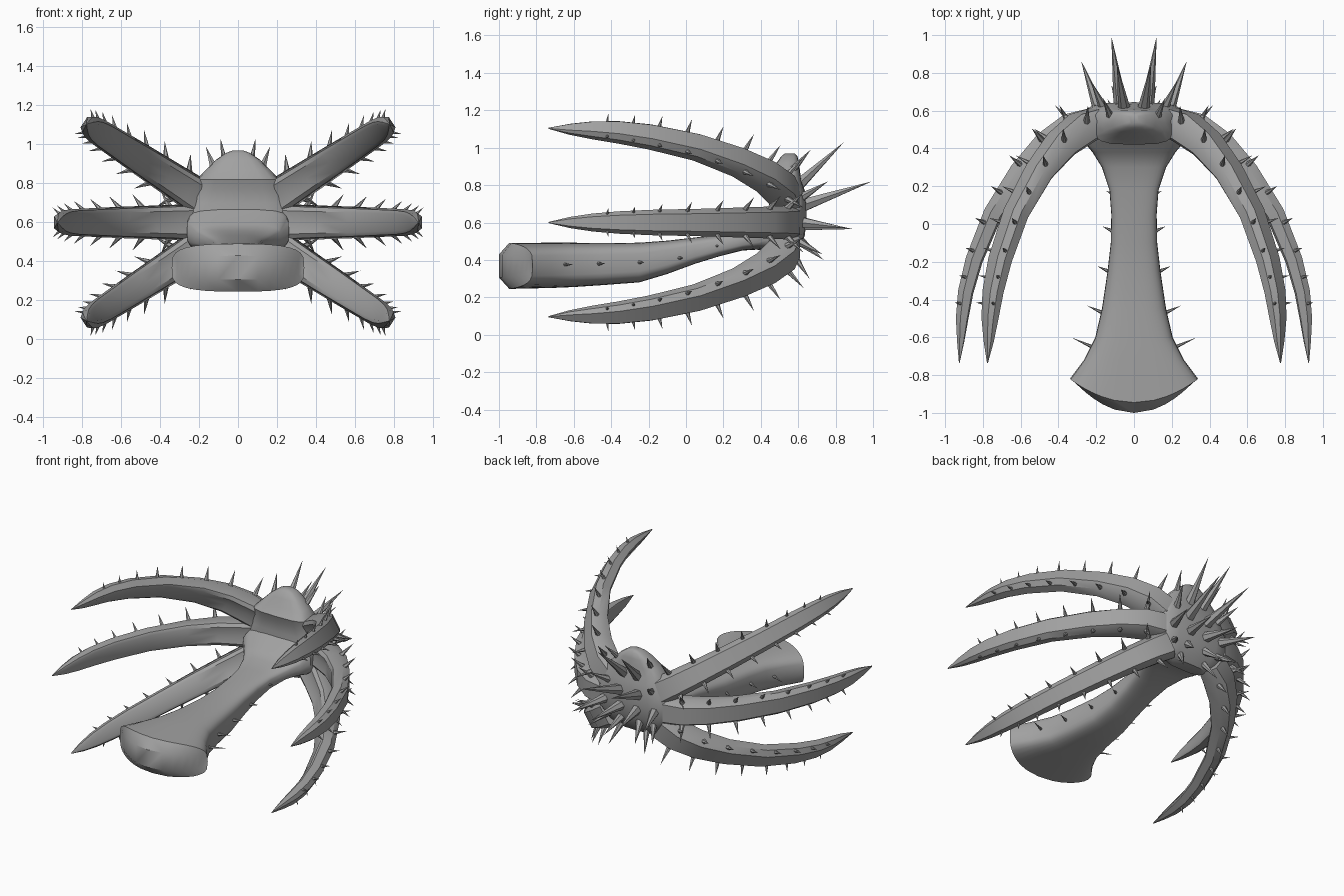
import bpy, bmesh, math
from mathutils import Vector, Matrix

if "Cube" in bpy.data.objects:
    bpy.data.objects.remove(bpy.data.objects["Cube"])

ZC = 0.60  # height of the claw axis
mat = bpy.data.materials.new("dark_grey")
mat.diffuse_color = (.36, .36, .36, 1)
mat.use_nodes = True
mat.node_tree.nodes["Principled BSDF"].inputs["Base Color"].default_value = mat.diffuse_color


def make(name, verts, faces, angle=30):
    me = bpy.data.meshes.new(name)
    me.from_pydata([tuple(v) for v in verts], [], faces)
    me.materials.append(mat)
    ob = bpy.data.objects.new(name, me)
    bpy.context.collection.objects.link(ob)
    bm = bmesh.new()
    bm.from_mesh(me)
    bmesh.ops.recalc_face_normals(bm, faces=bm.faces)
    bm.to_mesh(me)
    bm.free()
    bpy.ops.object.select_all(action='DESELECT')
    bpy.context.view_layer.objects.active = ob
    ob.select_set(True)
    bpy.ops.object.shade_smooth_by_angle(angle=math.radians(angle))
    return ob


def loft(name, rings, angle=30, strip_start=False):
    n = len(rings[0])
    verts = [v for r in rings for v in r]
    faces = [(k*n+i, k*n+(i+1) % n, (k+1)*n+(i+1) % n, (k+1)*n+i)
             for k in range(len(rings)-1) for i in range(n)]
    if strip_start:  # bridge upper half of the ring to its lower half
        faces.append((0, 1, n-1))
        faces += [(i, i+1, n-i-1, n-i) for i in range(1, n//2-1)]
        faces.append((n//2-1, n//2, n//2+1))
    else:
        faces.append(tuple(range(n)))
    faces.append(tuple(range((len(rings)-1)*n, len(rings)*n)))
    return make(name, verts, faces, angle)


def superellipse(n, ex, ey):
    out = []
    for i in range(n):
        a = 2*math.pi*i/n
        c, s = math.cos(a), math.sin(a)
        out.append((math.copysign(abs(c)**ex, c), math.copysign(abs(s)**ey, s)))
    return out


def spikes(name, items):
    # six-sided cones given as (base, tip, radius)
    verts, faces = [], []
    for b, t, r in items:
        b, t = Vector(b), Vector(t)
        q = (t-b).to_track_quat('Z', 'Y')
        o = len(verts)
        b = b - (t-b).normalized()*0.015
        for i in range(6):
            a = math.pi*i/3
            verts.append(b + q @ Vector((r*math.cos(a), r*math.sin(a), 0)))
        verts.append(t)
        faces += [(o+i, o+(i+1) % 6, o+6) for i in range(6)]
        faces.append(tuple(o+i for i in range(6)))
    return make(name, verts, faces, 20)


# Curved claws: stations are (radius from axis, y, half thickness, half width)
st = [(.22, .545, .07, .095), (.33, .505, .085, .09), (.46, .42, .075, .085),
      (.60, .275, .06, .08), (.745, .055, .052, .073), (.845, -.19, .047, .068),
      (.89, -.36, .042, .06), (.909, -.5, .034, .048), (.917, -.62, .02, .03),
      (.925, -.735, .002, .003)]
sec = [(1, .65), (.3, 1), (-.75, .9), (-.95, .65), (-.8, 0),
       (-.95, -.65), (-.75, -.9), (.3, -1), (1, -.65)]


def station_frame(k):
    a, b = st[max(k-1, 0)], st[min(k+1, len(st)-1)]
    t = Vector((b[0]-a[0], b[1]-a[1])).normalized()
    return Vector((-t.y, t.x))


def claw(name, side, ang):
    rot = Matrix.Rotation(-ang, 3, 'Y')

    def place(r, y, w):
        p = rot @ Vector((r, 0, w))
        return Vector((p.x*side, y, p.z + ZC))
    rings = []
    for k, (r, y, t, w) in enumerate(st):
        n = station_frame(k)
        rings.append([place(r+n.x*t*a, y+n.y*t*a, w*b) for a, b in sec])
    loft(name, rings, 40)
    # two rows of spines along the outer edges
    items = []
    for ys, ln in [(.55, .13), (.45, .11), (.32, .10), (.17, .085), (.01, .075),
                   (-.14, .06), (-.28, .05), (-.42, .045)]:
        for k in range(len(st)-1):
            a, b = st[k], st[k+1]
            lo = a[1] + station_frame(k).y*a[2]*.6
            hi = b[1] + station_frame(k+1).y*b[2]*.6
            if hi <= ys <= lo:
                f = (lo-ys)/(lo-hi)
                r, y, t, w = [a[i]*(1-f)+b[i]*f for i in range(4)]
                n = station_frame(k).lerp(station_frame(k+1), f).normalized()
                br, by, bw = r+n.x*t*.5, y+n.y*t*.5, w*.86
                for s in (1, -1):
                    items.append((place(br, by, s*bw),
                                  place(br+n.x*ln*.75, by+n.y*ln*.75, s*(bw+ln*.65)),
                                  .007+.1*ln))
                break
    spikes(name + "_spines", items)


for side, sn in ((1, "right"), (-1, "left")):
    for ang, an in ((33, "upper"), (0, "middle"), (-33, "lower")):
        claw(f"{an}_claw_{sn}", side, math.radians(ang))

# Flared neck with a bulging front end: (y, half width, top z, bottom z)
neck = [(-.82, .34, .492, .245), (-.72, .265, .492, .25), (-.6, .205, .492, .255),
        (-.45, .17, .49, .265), (-.25, .14, .492, .28), (-.1, .123, .503, .325),
        (.05, .12, .52, .38), (.18, .13, .535, .42), (.3, .17, .555, .45),
        (.38, .22, .59, .455), (.43, .262, .66, .445), (.50, .26, .70, .43)]
shape = superellipse(32, .72, .5)
rings = []
for dy, dz in ((-.055, .5), (0, 1)):
    rings.append([Vector((.34*(.97 if dz < 1 else 1)*c,
                          -.82 + (dy-.125)*(1-c*c), .368 + .123*dz*s))
                  for c, s in shape])
for y, hx, zt, zb in neck[1:]:
    rings.append([Vector((hx*c, y, (zt+zb)/2 + (zt-zb)/2*s)) for c, s in shape])
loft("neck", rings, 40, strip_start=True)
spikes("neck_spines", [((s*x, y, z), (s*(x+d), y+d*.45, z), .013)
       for s in (1, -1) for x, y, z, d in
       [(.20, -.66, .375, .13), (.165, -.47, .38, .085), (.135, -.25, .387, .06),
        (.118, -.035, .41, .05), (.125, .165, .475, .02)]])

# Hub: stacked sections (z, half width, front y, back y), ending in a top lobe
hub = [(.40, .14, .47, .56), (.45, .22, .45, .60), (.53, .27, .43, .635),
       (.62, .275, .435, .645), (.70, .255, .445, .645), (.77, .225, .437, .635),
       (.82, .215, .42, .62), (.87, .165, .46, .61), (.92, .115, .485, .605),
       (.955, .065, .51, .595), (.97, .025, .53, .58)]
loft("hub", [[Vector((hx*c, (f+b)/2 + (b-f)/2*s, z)) for c, s in superellipse(16, .6, .6)]
             for z, hx, f, b in hub], 40)

# Large spikes radiating from the back of the hub
big = [((.07, .62, .69), (.12, .995, .82), .04), ((.05, .6, .80), (.09, .845, 1.03), .036),
       ((.12, .56, .87), (.165, .667, .99), .025), ((.19, .62, .60), (.28, .865, .57), .034),
       ((.06, .62, .59), (.11, .895, .565), .038), ((.07, .61, .5), (.12, .735, .40), .03),
       ((.16, .61, .73), (.23, .76, .82), .028), ((.17, .6, .5), (.25, .73, .43), .026),
       ((.10, .58, .42), (.14, .66, .30), .022)]
spikes("hub_spikes", [((s*b[0], b[1], b[2]), (s*t[0], t[1], t[2]), r)
                      for s in (1, -1) for b, t, r in big])
